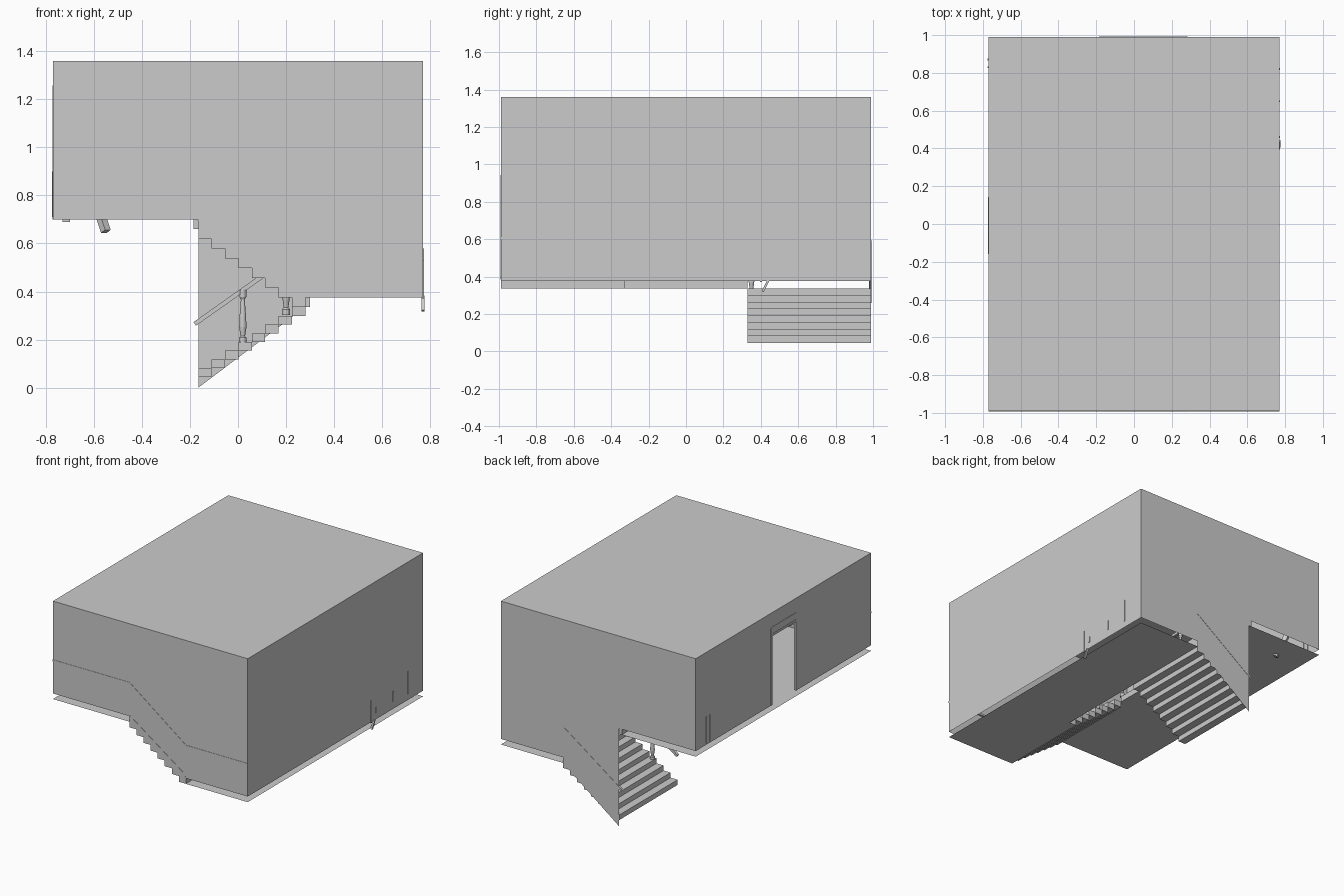
import bpy, bmesh, math
from mathutils import Vector, Matrix

if "Cube" in bpy.data.objects:
    bpy.data.objects.remove(bpy.data.objects["Cube"])

X, Y, TOP = 0.77, 0.99, 1.36
XL, XR = -0.165, 0.28          # stair ends
ZU, ZM, LIP = 0.66, 0.335, 0.04  # upper floor, middle landing, wall lip
IN = 0.33                      # half-width of the open well


def add(name, verts, faces):
    me = bpy.data.meshes.new(name)
    me.from_pydata([tuple(v) for v in verts], [], faces)
    me.update()
    ob = bpy.data.objects.new(name, me)
    bpy.context.collection.objects.link(ob)
    return ob


def sheet(name, pts):
    return add(name, pts, [list(range(len(pts)))])


def box(name, lo, hi):
    v = [(x, y, z) for x in (lo[0], hi[0]) for y in (lo[1], hi[1]) for z in (lo[2], hi[2])]
    f = [(0, 1, 3, 2), (4, 6, 7, 5), (0, 4, 5, 1), (2, 3, 7, 6), (0, 2, 6, 4), (1, 5, 7, 3)]
    return add(name, v, f)


def beam(name, p, q, w):
    """Square bar from p to q."""
    p, q = Vector(p), Vector(q)
    d = q - p
    ob = box(name, (-w / 2, -w / 2, 0), (w / 2, w / 2, d.length))
    ob.data.transform(Matrix.Translation(p) @ d.to_track_quat('Z', 'Y').to_matrix().to_4x4())
    return ob


def turned(name, x, y, z0, z1, r=0.016):
    """Turned baluster: profile spun about z."""
    prof = [(1, 0), (1, .1), (.6, .13), (.95, .3), (.85, .5), (.5, .82), (.9, .87), (.9, 1)]
    n, v, f = 12, [], []
    for pr, h in prof:
        for i in range(n):
            a = 2 * math.pi * i / n
            v.append((x + r * pr * math.cos(a), y + r * pr * math.sin(a), z0 + (z1 - z0) * h))
    for k in range(len(prof) - 1):
        for i in range(n):
            j = (i + 1) % n
            f.append((k * n + i, k * n + j, k * n + n + j, k * n + n + i))
    f += [tuple(reversed(range(n))), tuple(range(len(v) - n, len(v)))]
    return add(name, v, f)


# Outer shell
sheet("ceiling", [(-X, -Y, TOP), (X, -Y, TOP), (X, Y, TOP), (-X, Y, TOP)])
sheet("right_wall", [(X, -Y, ZM + LIP), (X, Y, ZM + LIP), (X, Y, TOP), (X, -Y, TOP)])
sheet("front_wall", [(x, -Y, z) for x, z in (
    (-X, TOP), (-X, ZU + LIP), (XL, ZU + LIP), (XL, ZU), (XR, ZM),
    (XR, ZM + LIP), (X, ZM + LIP), (X, TOP))])
sheet("back_wall", [(x, Y, z) for x, z in (
    (X, TOP), (X, ZM + LIP), (XR, ZM + LIP), (XR, ZM), (XL, 0.0),
    (XL, ZU + LIP), (-X, ZU + LIP), (-X, TOP))])

# Left wall with the doorway
D0, D1, DZ, ZW = -0.15, 0.135, 1.20, ZU + LIP
sheet("left_wall", [(-X, y, z) for y, z in (
    (Y, ZW), (Y, TOP), (-Y, TOP), (-Y, ZW), (D0, ZW), (D0, DZ), (D1, DZ), (D1, ZW))])
for y in (D0, D1):
    beam("door_jamb", (-X + .006, y, ZW), (-X + .006, y, DZ + .05), 0.016)
for z in (DZ, DZ + .05):
    beam("door_head", (-X + .006, D0, z), (-X + .006, D1, z), 0.016)

# Floors and the small kerbs along the well
sheet("upper_floor", [(-X, -Y, ZU), (XL, -Y, ZU), (XL, Y, ZU), (-X, Y, ZU)])
sheet("middle_landing", [(XR, -Y, ZM), (X, -Y, ZM), (X, Y, ZM), (XR, Y, ZM)])
box("landing_kerb", (XR, -IN, ZM), (XR + .02, IN, ZM + LIP))
box("upper_kerb", (XL - .02, -IN, ZU), (XL, Y - .001, ZU + LIP))

# Two flights of eight steps
N = 8
RUN = (XR - XL) / N
UP, DOWN = (ZU - ZM) / N, (ZM - 0.045) / N


def flight(name, y0, y1, rise, going_up):
    top, bot = [], []
    for k in range(N):
        xa, xb = XR - RUN * k, XR - RUN * (k + 1)
        z = ZM + rise * k if going_up else ZM - rise * (k + 1)
        bot += [(xa, z), (xb, z)]
        top += [(xa, z + rise), (xb, z + rise)]
    v, f = [], []
    for k in range(N):
        b = len(v)
        for y in (y0, y1):
            v += [(x, y, z) for x, z in (bot[2*k], bot[2*k+1], top[2*k+1], top[2*k])]
        f += [tuple(b + i for i in q) for q in (
            (0, 3, 2, 1), (4, 5, 6, 7), (0, 1, 5, 4), (3, 7, 6, 2), (1, 2, 6, 5), (0, 4, 7, 3))]
    return add(name, v, f)


flight("upper_flight", -Y + .001, -IN, UP, True)
flight("lower_flight", IN, Y - .001, DOWN, False)

# Wall rails, just breaking the wall surface
H = 0.27
wr = Y - 0.005
path = [(-X, .935), (XL, .935), (XR, .605), (X, .605)]
for a, b in zip(path, path[1:]):
    beam("front_wall_rail", (a[0], -wr, a[1]), (b[0], -wr, b[1]), 0.014)
beam("right_wall_rail", (X - .008, -wr, .605), (X - .008, wr, .605), 0.012)
beam("lower_wall_rail", (-.18, wr, .265), (XR, wr, .59), 0.014)
# Skirting along the front stair wall
beam("stair_skirting", (XL, -wr, ZU + .04), (XR, -wr, ZM + .055), 0.014)

# Well balustrades
beam("lower_handrail", (-.18, IN + .02, .265), (XR, IN + .02, .59), 0.018)
beam("upper_handrail", (XL, -IN - .02, .935), (XR, -IN - .02, .605), 0.018)
for x in (0.02, 0.20):
    t = (XR - x) / (XR - XL)
    turned("lower_baluster", x, IN + .02, ZM - t * .29 + .02, .265 + (x + .18) * .707)
    turned("upper_baluster", x, -IN - .02, ZM + t * .325 + .02, .605 + t * .33)
beam("upper_well_rail", (XL - .01, -IN, .935), (XL - .01, Y - .01, .935), 0.018)
beam("landing_well_rail", (XR + .01, -IN, .605), (XR + .01, IN, .605), 0.018)
for i in range(5):
    turned("upper_well_baluster", XL - .01, -IN + .3 * i, ZU + LIP, .93)
for i in range(3):
    turned("landing_well_baluster", XR + .01, -IN + IN * i, ZM + LIP, .60)

# Loose items resting against the walls
for y, z0, z1 in ((.40, .37, .53), (.46, .42, .46), (.65, .43, .50), (.82, .42, .58)):
    beam("leaning_slat", (X - .001, y, z0), (X - .001, y, z1), 0.010)
beam("slat_foot", (X, .41, .32), (X, .44, .38), 0.012)
beam("leaning_leg", (-.55, .80, .65), (-.60, .86, .80), 0.03)
beam("leaning_foot", (-.73, .85, .70), (-.70, .85, .70), 0.02)
for y in (.83, .87):
    beam("corner_slat", (-X, y, .71), (-X, y, .90), 0.010)
